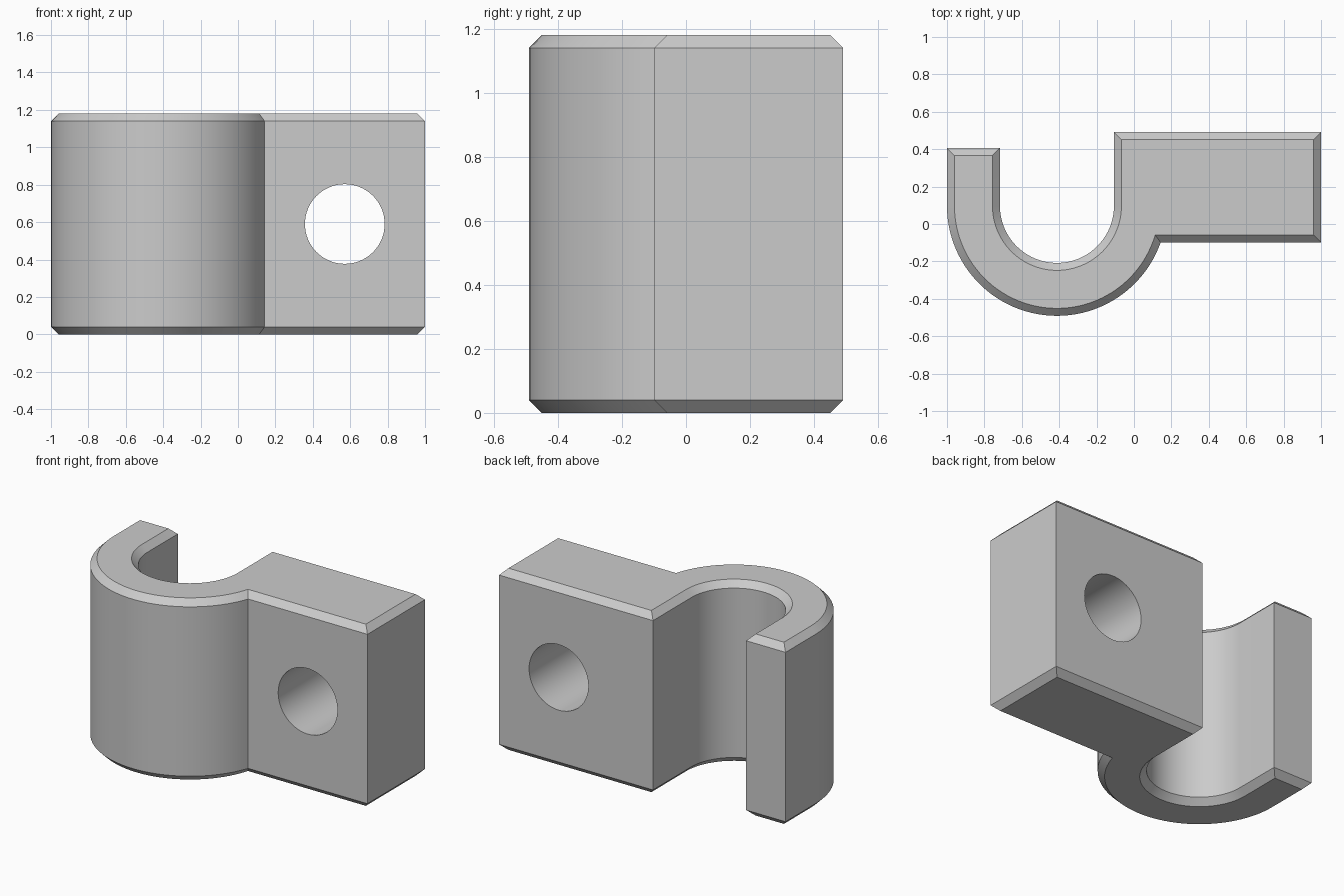
import bpy
import bmesh
from math import asin, cos, sin, pi, radians

old = bpy.data.objects.get("Cube")
if old:
    bpy.data.objects.remove(old, do_unlink=True)

HEIGHT, CHAMFER = 1.18, 0.04
CX, CY = -0.412, 0.097            # hook centre
OUTER, INNER = 0.588, 0.305       # hook radii
FRONT, BACK, LIP = -0.099, 0.491, 0.406

grey = bpy.data.materials.new("plain_grey")
grey.use_nodes = True
colour = (0.6, 0.6, 0.6, 1)
grey.diffuse_color = colour
grey.node_tree.nodes["Principled BSDF"].inputs["Base Color"].default_value = colour


def arc(radius, start, end, steps):
    angles = [start + (end - start) * i / steps for i in range(steps + 1)]
    return [(CX + radius * cos(a), CY + radius * sin(a)) for a in angles]


def outline(d):
    """Hook and block outline, moved inwards by d."""
    ro, ri = OUTER - d, INNER + d
    meet = 2 * pi + asin((FRONT + d - CY) / ro)
    points = [(CX - ro, LIP - d)]
    points += arc(ro, pi, meet, 48)
    points += [(1 - d, FRONT + d), (1 - d, BACK - d), (CX + ri, BACK - d)]
    points += arc(ri, 2 * pi, pi, 48)
    points += [(CX - ri, LIP - d)]
    return points


# Hook and block body, chamfered at both ends
bm = bmesh.new()
levels = [(0, CHAMFER), (CHAMFER, 0), (HEIGHT - CHAMFER, 0), (HEIGHT, CHAMFER)]
rings = [[bm.verts.new((x, y, z)) for x, y in outline(d)] for z, d in levels]
for low, high in zip(rings, rings[1:]):
    for i in range(len(low)):
        j = (i + 1) % len(low)
        bm.faces.new((low[i], low[j], high[j], high[i]))
bm.faces.new(rings[0][::-1])
bm.faces.new(rings[-1])
bmesh.ops.recalc_face_normals(bm, faces=bm.faces)
mesh = bpy.data.meshes.new("hook_clamp")
bm.to_mesh(mesh)
bm.free()
mesh.materials.append(grey)
body = bpy.data.objects.new("hook_clamp", mesh)
bpy.context.collection.objects.link(body)

# Bolt hole through the block
bpy.ops.mesh.primitive_cylinder_add(vertices=64, radius=0.213, depth=2,
                                    location=(0.571, 0, HEIGHT / 2),
                                    rotation=(radians(90), 0, 0))
cutter = bpy.context.object
cutter.name = "bolt_hole_cutter"
cutter.hide_render = True
cutter.data.materials.append(grey)
hole = body.modifiers.new("bolt_hole", "BOOLEAN")
hole.operation = "DIFFERENCE"
hole.solver = "EXACT"
hole.object = cutter

bpy.ops.object.select_all(action="DESELECT")
body.select_set(True)
bpy.context.view_layer.objects.active = body
bpy.ops.object.modifier_apply(modifier=hole.name)
bpy.data.objects.remove(cutter, do_unlink=True)
bpy.ops.object.shade_smooth_by_angle(angle=radians(25))
